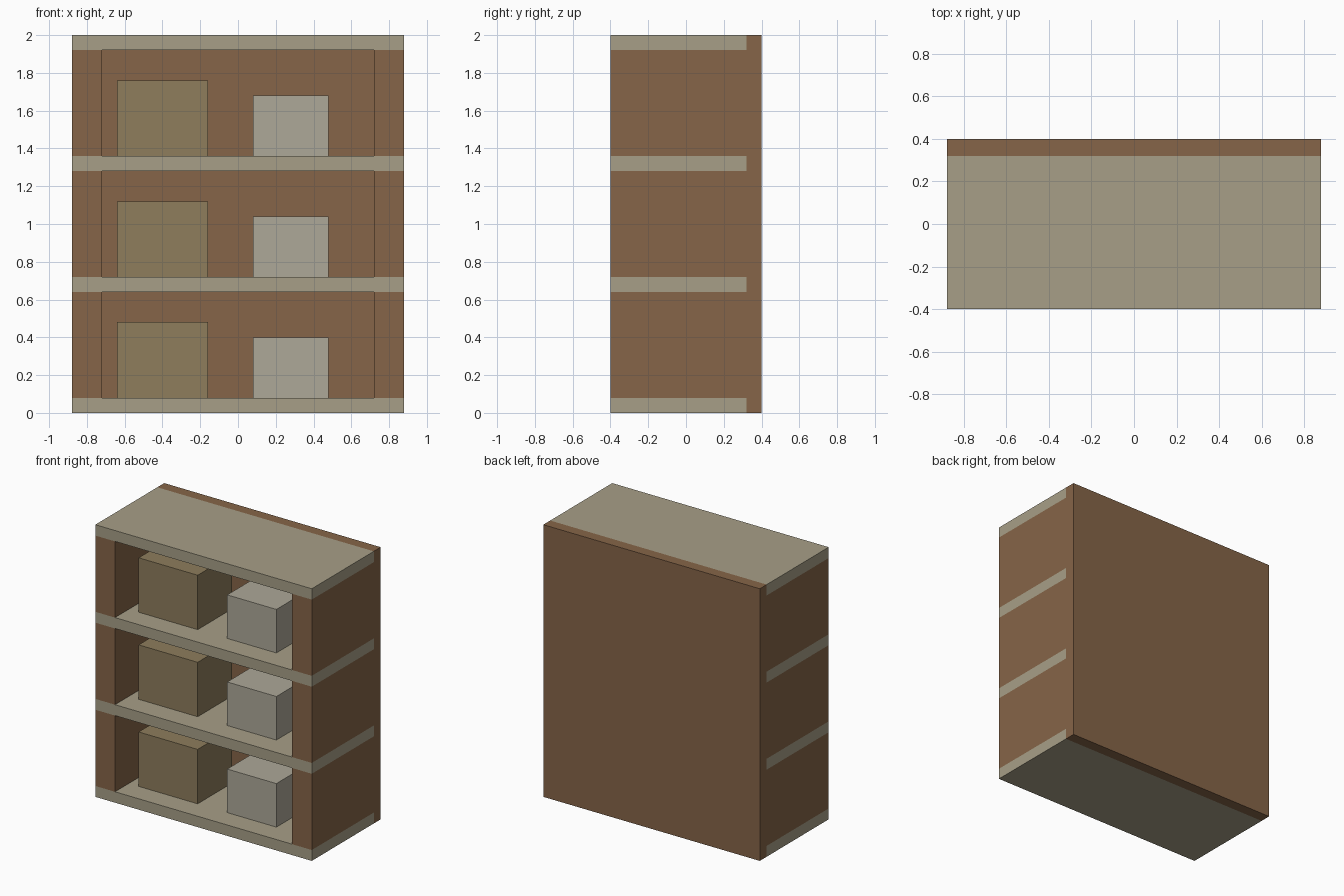
import bpy

if "Cube" in bpy.data.objects:
    bpy.data.objects.remove(bpy.data.objects["Cube"])


def material(name, r, g, b):
    mat = bpy.data.materials.new(name)
    mat.diffuse_color = [((c / 255 + 0.055) / 1.055) ** 2.4 for c in (r, g, b)] + [1]
    mat.use_nodes = True
    mat.node_tree.nodes["Principled BSDF"].inputs["Base Color"].default_value = mat.diffuse_color
    return mat


def box(name, x, y, z, mat):
    """Box from (min, max) pairs."""
    spans = (x, y, z)
    bpy.ops.mesh.primitive_cube_add(size=1, location=[(a + b) / 2 for a, b in spans])
    ob = bpy.context.object
    ob.name = name
    ob.scale = [b - a for a, b in spans]
    bpy.ops.object.transform_apply(location=False, rotation=False, scale=True)
    ob.data.materials.append(mat)


brown = material("brown_wood", 134, 101, 72)
pale = material("pale_wood", 167, 159, 135)
tan = material("tan_card", 142, 125, 92)
grey = material("pale_grey", 173, 168, 152)

# Back panel
box("back_panel", (-0.88, 0.88), (0.32, 0.40), (0, 2), brown)

# Four shelves run the full width
for i in range(4):
    z = i * 0.64
    box(f"shelf_{i + 1}", (-0.88, 0.88), (-0.40, 0.32), (z, z + 0.08), pale)

# Each bay: side walls between shelves, one large and one small box
for i in range(3):
    z = i * 0.64 + 0.08
    box(f"left_wall_{i + 1}", (-0.88, -0.72), (-0.40, 0.32), (z, z + 0.56), brown)
    box(f"right_wall_{i + 1}", (0.72, 0.88), (-0.40, 0.32), (z, z + 0.56), brown)
    box(f"large_box_{i + 1}", (-0.64, -0.16), (-0.24, 0.16), (z, z + 0.40), tan)
    box(f"small_box_{i + 1}", (0.08, 0.48), (-0.24, 0.08), (z, z + 0.32), grey)
